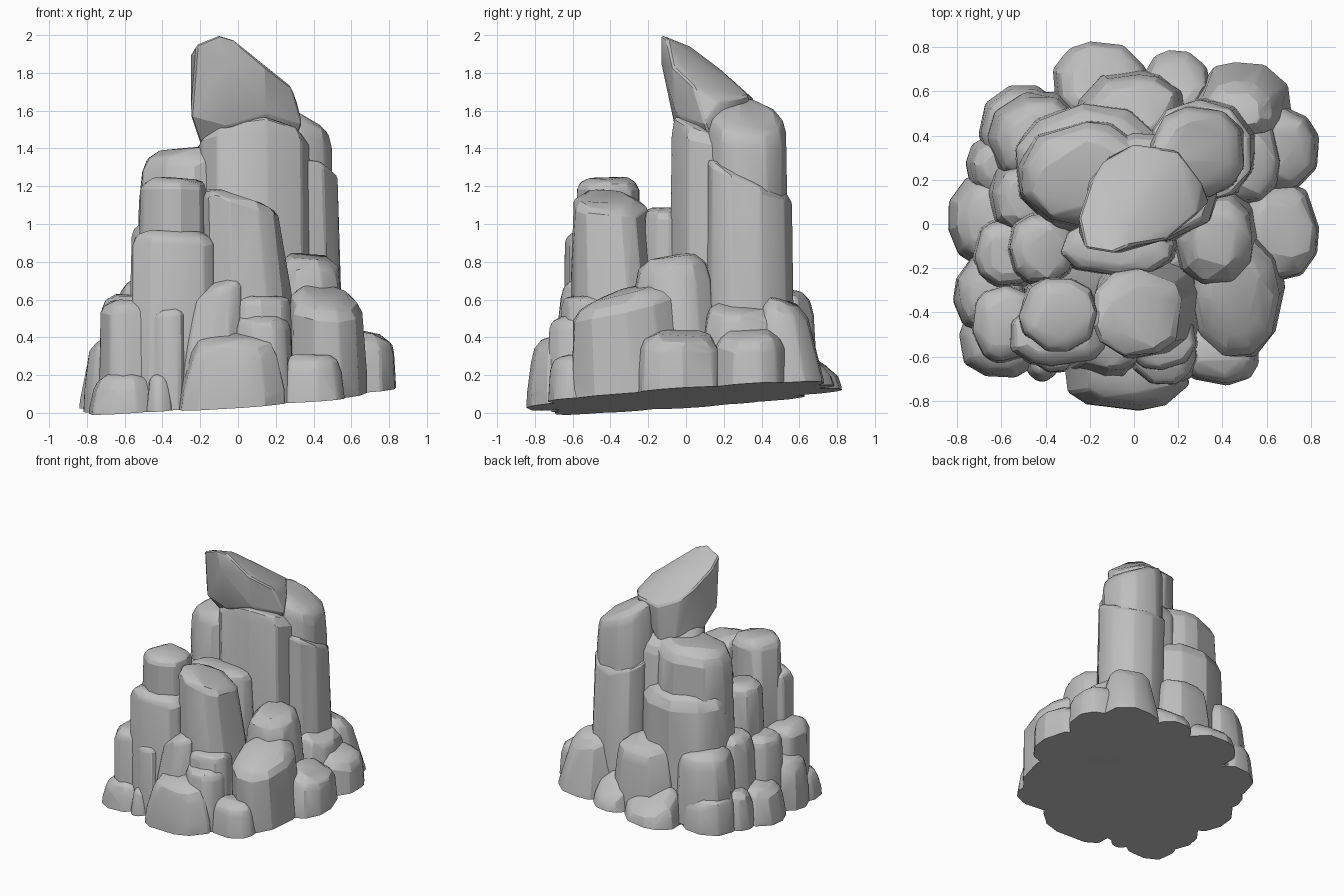
import bpy, bmesh, math, random
from mathutils import Vector

old = bpy.data.objects.get("Cube")
if old:
    bpy.data.objects.remove(old, do_unlink=True)

random.seed(11)

# Single stone colour
stone = bpy.data.materials.new("grey_stone")
stone.use_nodes = True
stone.diffuse_color = (0.52, 0.52, 0.52, 1)
shader = next(n for n in stone.node_tree.nodes if n.type == "BSDF_PRINCIPLED")
shader.inputs["Base Color"].default_value = stone.diffuse_color
shader.inputs["Roughness"].default_value = 0.9

# The whole pile is cut off by one gently tilted ground plane
GROUND = Vector((0, 0, 0.08))
GROUND_NORMAL = Vector((-0.065, -0.065, 1)).normalized()


def hull(name, points):
    """Convex stone with worn edges, trimmed by the ground plane."""
    bm = bmesh.new()
    for p in points:
        bm.verts.new(p)
    out = bmesh.ops.convex_hull(bm, input=bm.verts[:])
    inner = {g for g in out["geom_interior"] + out["geom_unused"]
             if isinstance(g, bmesh.types.BMVert)}
    bmesh.ops.delete(bm, geom=list(inner), context="VERTS")
    bmesh.ops.dissolve_limit(bm, angle_limit=math.radians(5),
                             verts=bm.verts[:], edges=bm.edges[:])
    sharp = [e for e in bm.edges if e.calc_face_angle(0) > math.radians(28)]
    bmesh.ops.bevel(bm, geom=sharp, offset=0.01, segments=1,
                    affect="EDGES", clamp_overlap=True)
    bmesh.ops.bisect_plane(bm, geom=bm.verts[:] + bm.edges[:] + bm.faces[:],
                           plane_co=GROUND, plane_no=GROUND_NORMAL, clear_inner=True)
    rim = [e for e in bm.edges if e.is_boundary]
    if rim:
        bmesh.ops.contextual_create(bm, geom=rim)
    bmesh.ops.recalc_face_normals(bm, faces=bm.faces[:])
    mesh = bpy.data.meshes.new(name)
    bm.to_mesh(mesh)
    bm.free()
    mesh.materials.append(stone)
    mesh.shade_smooth()
    mesh.set_sharp_from_angle(angle=math.radians(20))
    obj = bpy.data.objects.new(name, mesh)
    bpy.context.collection.objects.link(obj)


def fit(values, span):
    """Stretch a list of numbers to fill a range."""
    low, high = min(values), max(values)
    return [span[0] + (v - low) / (high - low) * (span[1] - span[0]) for v in values]


def rock(name, x, y, z, slope=(0, 0), lean=(0, 0), taper=0.08, crown=None, sides=10):
    """Stone filling the given ranges, with a sloped, rounded-off top."""
    cx, cy = sum(x) / 2, sum(y) / 2
    size = min(x[1] - x[0], y[1] - y[0])
    crown = crown or 0.2 * size
    height = z[1] - z[0]
    turn = random.random()
    angles = [math.tau * (i + turn + random.uniform(-0.25, 0.25)) / sides for i in range(sides)]
    xs = fit([math.copysign(abs(math.cos(a)) ** 0.9, math.cos(a)) for a in angles], x)
    ys = fit([math.copysign(abs(math.sin(a)) ** 0.9, math.sin(a)) for a in angles], y)
    # Each ring: drop below the top, and width
    rings = [(height, 1), (height * 0.55, 1 - taper * 0.3), (crown, 1 - taper),
             (crown * 0.35, 0.9 - taper), (0, 0.66 - taper)]
    points = []
    for drop, width in rings:
        for px, py in zip(xs, ys):
            t = 1 - drop / height
            w = width * random.uniform(0.97, 1.03)
            dx, dy = (px - cx) * w, (py - cy) * w
            tilt = (dx * slope[0] + dy * slope[1] + random.uniform(-0.03, 0.03) * size) * t
            points.append((cx + dx + lean[0] * t, cy + dy + lean[1] * t, z[1] - drop + tilt))
    hull(name, points)


# Hidden core that closes the gaps between stones
rock("core", x=(-.69, .71), y=(-.67, .67), z=(-.1, .42), taper=.3, sides=16)

# Leaning peak
hull("peak", [
    (-.1, -.13, 2), (-.22, -.11, 1.95), (-.03, -.1, 1.98), (-.06, .02, 1.94), (-.25, .03, 1.9),
    (0, .18, 1.82), (-.2, .18, 1.79), (-.14, .28, 1.72), (0, .36, 1.66), (.2, .33, 1.68),
    (.31, .18, 1.65), (.28, .04, 1.73), (.15, -.07, 1.83), (-.06, -.13, 1.85), (-.25, -.04, 1.57),
    (-.2, .06, 1.42), (-.05, -.06, 1.52), (.15, -.05, 1.58), (.34, .1, 1.53), (.3, .14, 1.42),
    (-.12, .3, 1.42), (0, .34, 1.36)])

# Tall columns
rock("main_column", x=(-.23, .4), y=(-.09, .42), z=(.3, 1.49), slope=(.04, -.42),
     lean=(-.01, 0), taper=.03, crown=.1)
rock("right_column", x=(.1, .56), y=(.1, .57), z=(.1, 1.26), slope=(-.1, -.5),
     lean=(-.03, -.01), taper=.01, crown=.03)
rock("right_column_cap", x=(.07, .5), y=(.12, .535), z=(1, 1.59), slope=(-.5, -.12),
     taper=.01, crown=.1)

# Left shelf
rock("left_shelf_cap", x=(-.53, .08), y=(-.02, .47), z=(.9, 1.4), slope=(.12, 0), taper=.06)
rock("left_shelf", x=(-.54, .14), y=(-.06, .55), z=(.3, 1.08), taper=.04)
rock("left_shelf_front", x=(-.58, -.25), y=(-.28, .06), z=(.3, 1.0), taper=.1)
rock("middle_ledge", x=(-.35, .2), y=(-.24, .02), z=(.4, 1.08), taper=.06)

# Front columns
rock("front_left_column", x=(-.53, -.15), y=(-.585, -.24), z=(.3, 1.24), taper=.06, crown=.06)
rock("front_left_step", x=(-.57, -.12), y=(-.65, -.35), z=(-.1, .96), taper=.04, crown=.07)
rock("front_column", x=(-.18, .33), y=(-.6, -.11), z=(.2, 1.14), slope=(-.24, -.08),
     lean=(-.065, -.045), taper=.2, crown=.05)
rock("front_column_foot", x=(-.06, .3), y=(-.67, -.38), z=(.1, .62), taper=.08)

# Right-hand stones
rock("right_step", x=(.16, .58), y=(-.29, .18), z=(.1, .82), slope=(-.05, .15),
     lean=(0, -.02), taper=.14, crown=.14)
rock("right_front_block", x=(.25, .69), y=(-.59, .03), z=(-.1, .63), slope=(-.15, .25),
     lean=(-.01, -.05), taper=.12, crown=.08)
rock("right_boulder", x=(.46, .85), y=(-.27, .19), z=(-.1, .42), slope=(-.2, 0), taper=.1)
rock("right_back_boulder", x=(.44, .85), y=(.13, .55), z=(-.1, .43), slope=(-.2, 0), taper=.14)
rock("right_wedge", x=(.34, .68), y=(.08, .52), z=(.1, .56), slope=(-.2, -.1), taper=.12)

# Back stones
rock("back_right_boulder", x=(.26, .74), y=(.36, .77), z=(-.1, .59), slope=(-.15, -.4),
     lean=(-.03, -.05), taper=.26, crown=.14)
rock("back_right_foot", x=(.02, .36), y=(.48, .81), z=(-.1, .3), slope=(0, -.7), taper=.14, crown=.08)
rock("back_upper_boulder", x=(-.26, .24), y=(.33, .7), z=(.1, .66), slope=(0, -.2), taper=.12, crown=.12)
rock("back_foot", x=(-.38, .08), y=(.44, .85), z=(-.1, .3), slope=(0, -.6), taper=.12, crown=.08)
rock("back_left_upper_boulder", x=(-.67, -.2), y=(.16, .6), z=(.1, .66), taper=.12, crown=.12)
rock("back_left_foot", x=(-.71, -.3), y=(.22, .63), z=(-.1, .35), taper=.1, crown=.1)

# Left-hand stones
rock("left_upper_boulder", x=(-.67, -.3), y=(-.06, .3), z=(.1, .7), taper=.14, crown=.14)
rock("left_back_foot", x=(-.77, -.4), y=(.1, .42), z=(-.1, .32), taper=.15, crown=.1)
rock("left_foot", x=(-.85, -.48), y=(-.2, .24), z=(-.1, .3), slope=(.2, 0), taper=.16, crown=.1)
rock("left_block", x=(-.74, -.4), y=(-.3, .04), z=(-.1, .62), taper=.12)
rock("left_front_foot", x=(-.82, -.48), y=(-.52, -.12), z=(-.1, .4), slope=(.3, 0), taper=.12, crown=.1)

# Front stones
rock("front_left_block", x=(-.74, -.42), y=(-.64, -.26), z=(-.1, .59), taper=.07)
rock("front_left_post", x=(-.48, -.25), y=(-.68, -.4), z=(-.1, .56), taper=.06)
rock("front_left_toe", x=(-.8, -.4), y=(-.7, -.35), z=(-.1, .2), taper=.16, crown=.08)
rock("front_small_toe", x=(-.5, -.33), y=(-.72, -.5), z=(-.1, .2), taper=.3)
rock("front_slanted_stone", x=(-.32, .04), y=(-.72, -.4), z=(.1, .7), slope=(.35, .2),
     lean=(.04, .02), taper=.22)
rock("front_wedge", x=(-.34, .25), y=(-.85, -.48), z=(-.1, .41), slope=(0, .3), lean=(.03, -.02),
     taper=.24, crown=.1)
rock("front_right_block", x=(-.04, .3), y=(-.74, -.4), z=(-.1, .51), taper=.1)
rock("front_right_toe", x=(.2, .57), y=(-.74, -.42), z=(-.1, .3), taper=.12, crown=.08)
